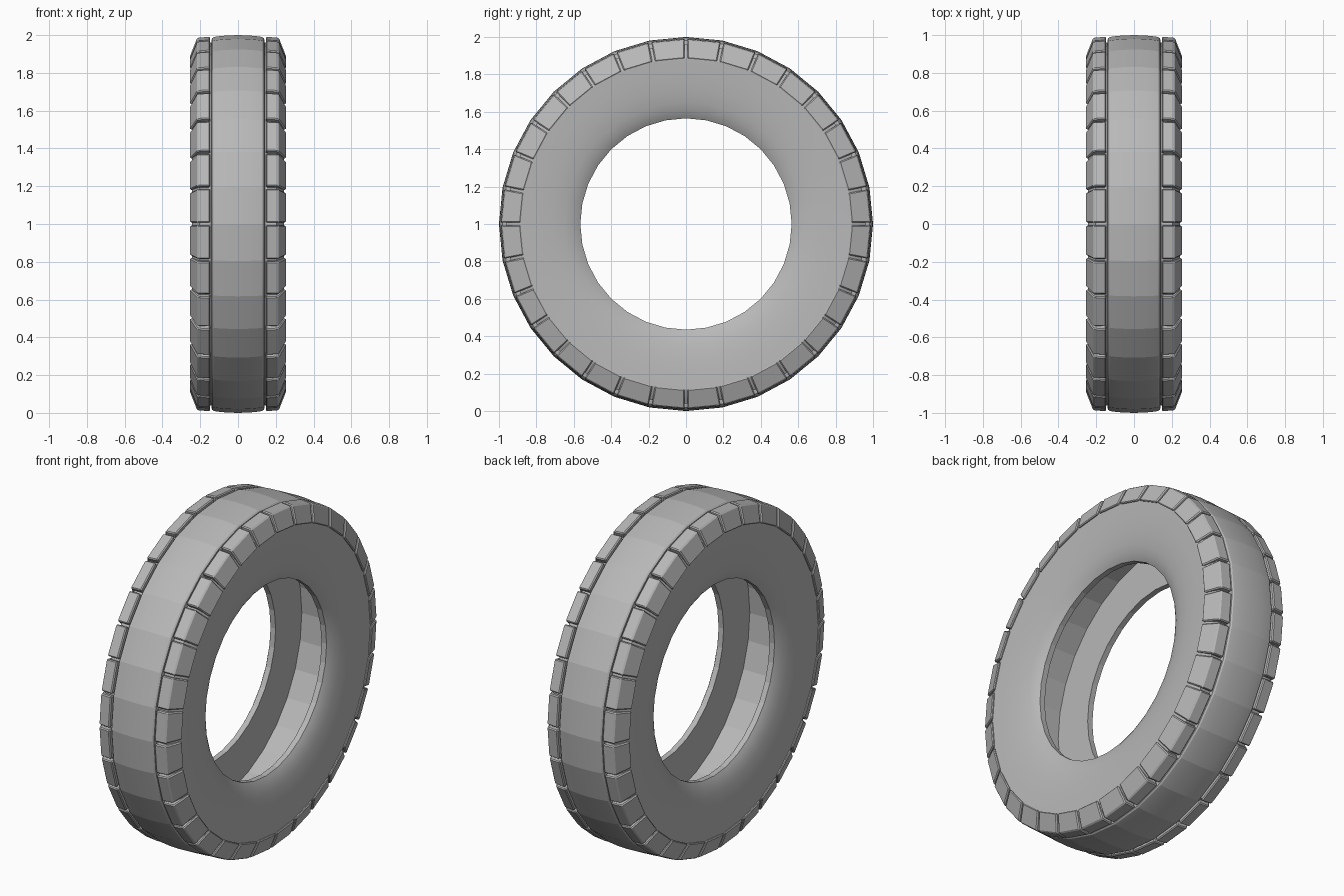
import bpy, bmesh, math
from mathutils import Vector

cube = bpy.data.objects.get("Cube")
if cube:
    bpy.data.objects.remove(cube, do_unlink=True)

SEGMENTS = 32

# One grey rubber
rubber = bpy.data.materials.new("grey_rubber")
rubber.use_nodes = True
grey = (0.48, 0.48, 0.48, 1)
rubber.diffuse_color = grey
rubber.node_tree.nodes["Principled BSDF"].inputs["Base Color"].default_value = grey


def around(x, r, step):
    """Point at width x and radius r, turned about the axle."""
    a = 2 * math.pi * step / SEGMENTS
    return Vector((x, r * math.sin(a), 1 + r * math.cos(a)))


def finish(name, bm):
    bmesh.ops.recalc_face_normals(bm, faces=bm.faces)
    mesh = bpy.data.meshes.new(name)
    bm.to_mesh(mesh)
    bm.free()
    mesh.materials.append(rubber)
    obj = bpy.data.objects.new(name, mesh)
    bpy.context.collection.objects.link(obj)
    return obj


# Tyre body: a hollow section revolved about the axle
half = [(0, 1), (.06, .998), (.11, .993), (.13, .989), (.138, .982),   # centre band
        (.142, .96), (.205, .96), (.232, .915), (.244, .885),          # groove under blocks
        (.24, .80), (.232, .72), (.22, .65), (.208, .612),             # sidewall
        (.195, .583), (.183, .565),
        (.15, .565), (.15, .81)]                                       # lip and cavity
section = half + [(-x, r) for x, r in reversed(half[1:])]

bm = bmesh.new()
rings = [[bm.verts.new(around(x, r, s)) for x, r in section] for s in range(SEGMENTS)]
n = len(section)
for s in range(SEGMENTS):
    a, b = rings[s], rings[(s + 1) % SEGMENTS]
    for i in range(n):
        j = (i + 1) % n
        bm.faces.new((a[i], a[j], b[j], b[i]))
body = finish("tyre_body", bm)
bpy.ops.object.select_all(action='DESELECT')
body.select_set(True)
bpy.context.view_layer.objects.active = body
bpy.ops.object.shade_smooth_by_angle(angle=math.radians(10.8))

# Shoulder tread blocks: one per segment, mirrored to the other side
block = [(.147, .94), (.147, .993), (.216, .987), (.256, .885), (.225, .885)]
GAP = 0.04
bm = bmesh.new()
for s in range(SEGMENTS):
    ends = []
    for t in (GAP, 1 - GAP):
        ends.append([bm.verts.new(around(x, r, s).lerp(around(x, r, s + 1), t))
                     for x, r in block])
    a, b = ends
    bm.faces.new(a)
    bm.faces.new(b)
    for i in range(len(block)):
        j = (i + 1) % len(block)
        bm.faces.new((a[i], a[j], b[j], b[i]))
blocks = finish("shoulder_tread_blocks", bm)

bevel = blocks.modifiers.new("soft_edges", 'BEVEL')
bevel.width = 0.006
bevel.segments = 1
bevel.limit_method = 'ANGLE'
bevel.angle_limit = math.radians(25)
mirror = blocks.modifiers.new("other_side", 'MIRROR')
mirror.use_axis = (True, False, False)
mirror.use_mirror_merge = False
